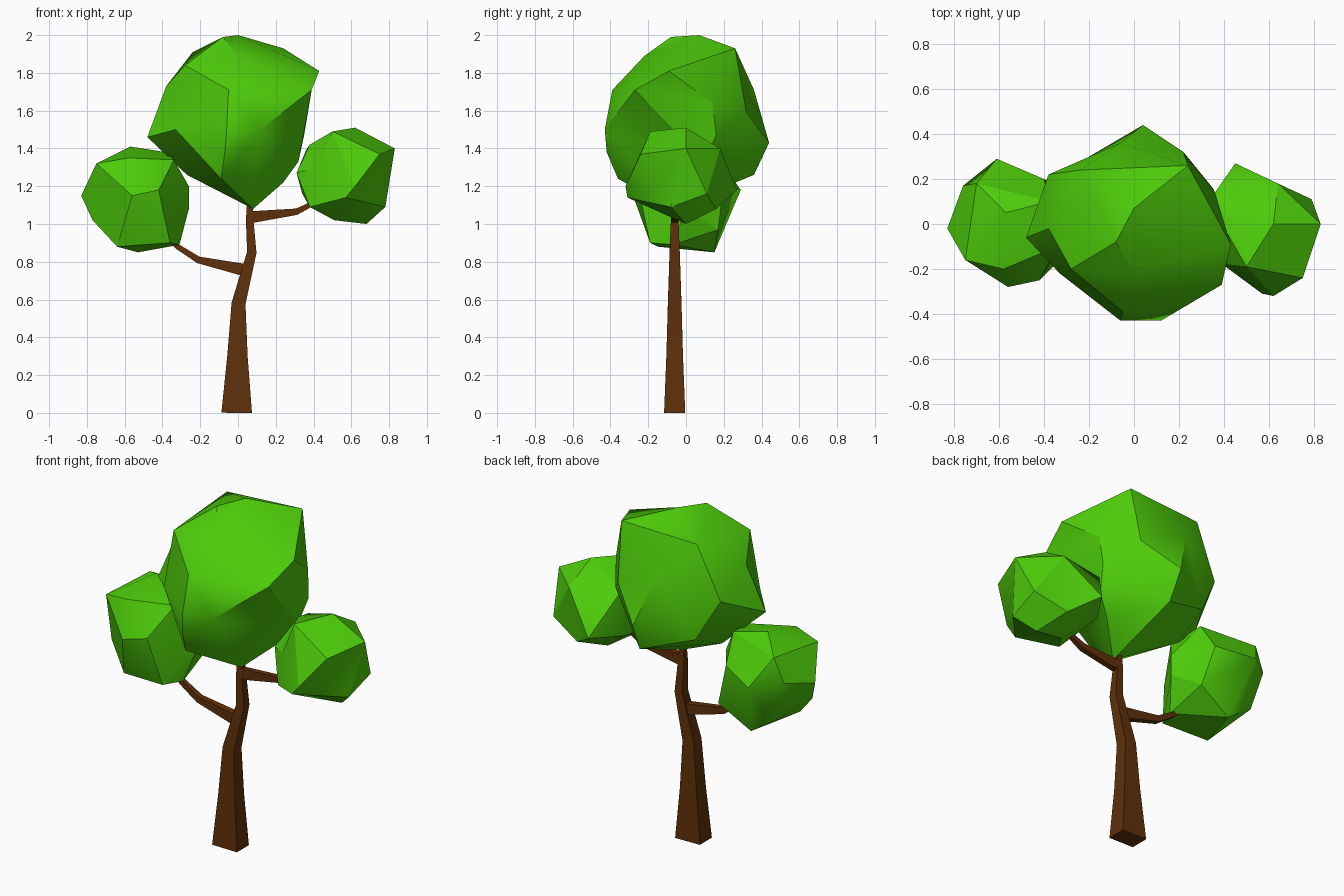
import bpy, bmesh, math
from mathutils import Vector


def material(name, rgb):
    m = bpy.data.materials.new(name)
    m.diffuse_color = (*rgb, 1)
    return m


LEAF = material("leaf_green", (0.075, 0.6, 0.003))
BARK = material("bark_brown", (0.115, 0.03, 0.003))


def finish(name, bm, mat):
    bmesh.ops.recalc_face_normals(bm, faces=bm.faces)
    me = bpy.data.meshes.new(name)
    bm.to_mesh(me)
    bm.free()
    me.materials.append(mat)
    ob = bpy.data.objects.new(name, me)
    bpy.context.collection.objects.link(ob)
    bpy.ops.object.select_all(action='DESELECT')
    ob.select_set(True)
    bpy.context.view_layer.objects.active = ob
    bpy.ops.object.shade_smooth_by_angle(angle=math.radians(30))


def limb(name, path):
    """Four-sided tapering tube in the xz plane; path rows are x, z, half width, half depth."""
    bm = bmesh.new()
    pts = [Vector((x, -0.06, z)) for x, z, _, _ in path]
    rings = []
    for i, (p, row) in enumerate(zip(pts, path)):
        t = pts[min(i + 1, len(pts) - 1)] - pts[max(i - 1, 0)]
        side = Vector((t.z, 0, -t.x)).normalized() * row[2]
        depth = Vector((0, row[3], 0))
        rings.append([bm.verts.new(p + a * side + b * depth)
                      for a, b in ((-1, -1), (1, -1), (1, 1), (-1, 1))])
    for r, s in zip(rings, rings[1:]):
        for k in range(4):
            bm.faces.new((r[k], r[(k + 1) % 4], s[(k + 1) % 4], s[k]))
    bm.faces.new(rings[0])
    bm.faces.new(rings[-1])
    finish(name, bm, BARK)


def foliage(name, centre, tips):
    """Faceted clump: tips are meshed as a ball around the centre, then pulled out to their reach."""
    c = Vector(centre)
    bm = bmesh.new()
    reach = {}
    for t in tips:
        d = Vector(t) - c
        reach[bm.verts.new(d.normalized())] = d.length
    bmesh.ops.convex_hull(bm, input=bm.verts[:])
    for v in bm.verts:
        v.co = c + v.co * reach[v]
    finish(name, bm, LEAF)


# trunk and its two side branches
limb("trunk", [(-0.007, 0, 0.081, 0.056), (-0.003, 0.3, 0.054, 0.044),
               (0.003, 0.58, 0.037, 0.036), (0.073, 0.85, 0.025, 0.027),
               (0.062, 1.02, 0.02, 0.02), (0.062, 1.14, 0.013, 0.013)])
limb("left_branch", [(0.04, 0.755, 0.033, 0.022), (-0.21, 0.81, 0.018, 0.017),
                     (-0.32, 0.88, 0.014, 0.014), (-0.37, 0.925, 0.012, 0.012)])
limb("right_branch", [(0.06, 1.035, 0.032, 0.018), (0.31, 1.065, 0.017, 0.016),
                      (0.36, 1.09, 0.014, 0.014), (0.41, 1.12, 0.012, 0.012)])

# crown
foliage("crown_foliage", (0, 0, 1.55), [
    (0, 0.07, 2.0), (-0.08, -0.08, 1.99), (0.24, 0.26, 1.93), (-0.24, 0.24, 1.91),
    (0, -0.22, 1.89), (-0.28, -0.2, 1.84), (0.43, -0.09, 1.81), (0.39, -0.27, 1.71),
    (-0.05, -0.39, 1.71), (-0.38, -0.02, 1.73), (-0.06, 0.36, 1.71), (0.22, 0.32, 1.59),
    (0.36, 0.14, 1.64), (0.04, 0.44, 1.43), (0.35, 0.16, 1.47), (0.12, -0.43, 1.5),
    (-0.06, -0.43, 1.5), (-0.48, -0.06, 1.46), (-0.33, -0.22, 1.5), (-0.38, 0.22, 1.6),
    (-0.07, -0.42, 1.38), (0.32, 0.1, 1.33), (0.24, 0.06, 1.22), (0.05, 0.36, 1.26),
    (-0.09, -0.36, 1.24), (0.08, -0.08, 1.08), (-0.27, 0.05, 1.26), (-0.25, 0.27, 1.36)])

# left clump
foliage("left_foliage", (-0.55, 0, 1.13), [
    (-0.83, -0.02, 1.15), (-0.75, -0.16, 1.32), (-0.76, 0.17, 1.2), (-0.61, 0.29, 1.18),
    (-0.57, 0.05, 1.41), (-0.38, 0.1, 1.38), (-0.4, 0.2, 1.22), (-0.26, 0, 1.2),
    (-0.26, 0, 1.08), (-0.31, -0.07, 0.89), (-0.53, 0.15, 0.85), (-0.64, -0.15, 0.88),
    (-0.36, -0.19, 0.9), (-0.77, -0.08, 1.02), (-0.42, -0.25, 1.18), (-0.56, -0.28, 1.15),
    (-0.33, 0.17, 0.97), (-0.58, -0.2, 1.35), (-0.34, -0.1, 1.34), (-0.7, 0.18, 1.34),
    (-0.68, 0.16, 0.95)])

# right clump
foliage("right_foliage", (0.57, -0.02, 1.25), [
    (0.83, 0, 1.4), (0.79, 0.11, 1.16), (0.45, 0.27, 1.18), (0.36, 0.14, 1.39),
    (0.31, -0.1, 1.27), (0.62, -0.32, 1.2), (0.57, -0.31, 1.14), (0.75, -0.24, 1.37),
    (0.5, -0.19, 1.49), (0.62, 0, 1.51), (0.64, 0.18, 1.4), (0.68, 0, 1.0),
    (0.78, -0.08, 1.09), (0.51, 0, 1.02), (0.38, -0.17, 1.09), (0.6, 0.16, 1.08),
    (0.42, -0.18, 1.3), (0.38, 0.02, 1.42), (0.34, 0.1, 1.16), (0.72, -0.18, 1.18)])
